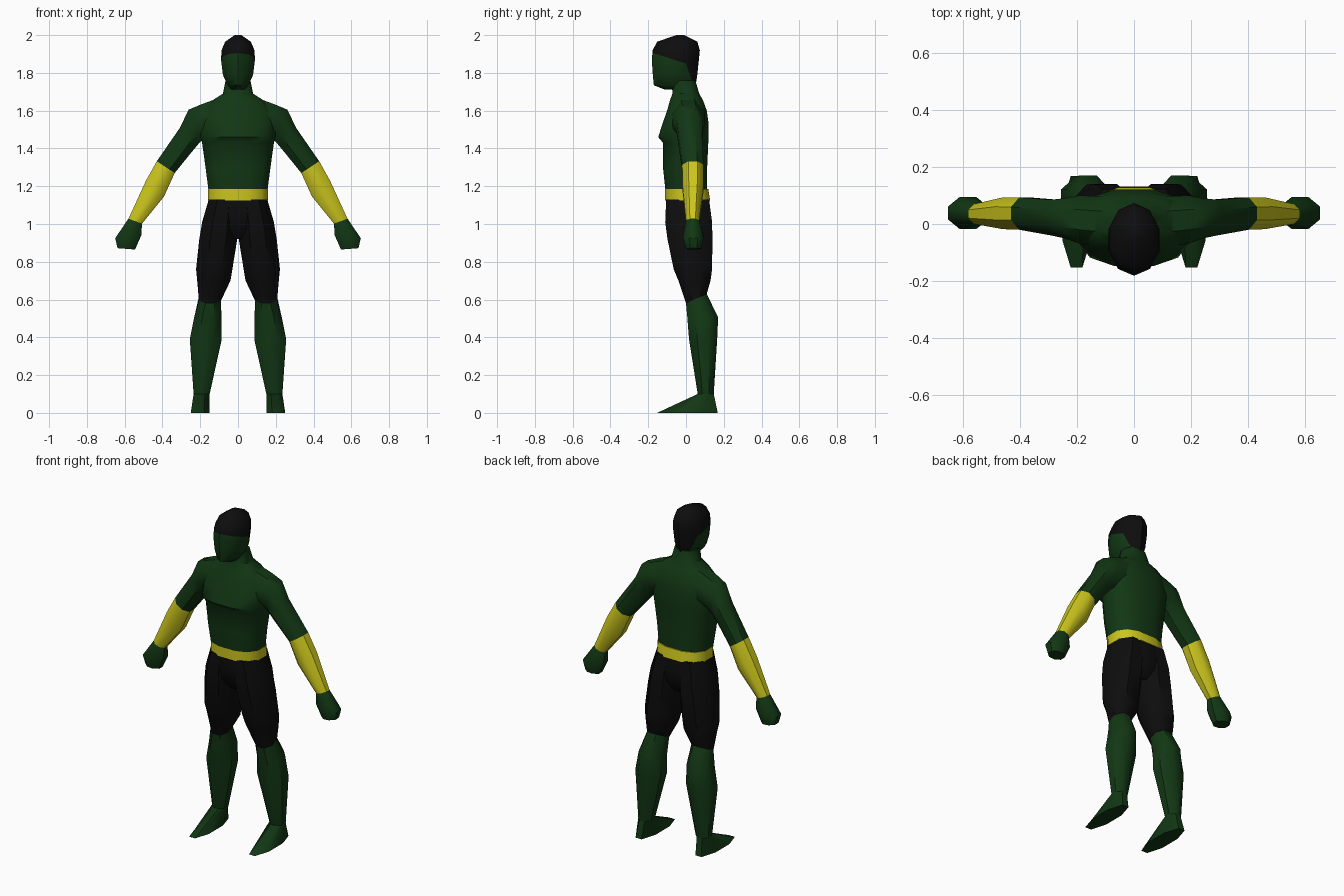
import bpy, bmesh, math
from mathutils import Vector

if "Cube" in bpy.data.objects:
    bpy.data.objects.remove(bpy.data.objects["Cube"])


def material(name, rgb):
    m = bpy.data.materials.new(name)
    m.diffuse_color = (*rgb, 1)
    m.use_nodes = True
    m.node_tree.nodes["Principled BSDF"].inputs["Base Color"].default_value = m.diffuse_color
    return m


GREEN = material("dark green", (0.006, 0.038, 0.007))
BLACK = material("soft black", (0.004, 0.004, 0.0042))
YELLOW = material("yellow", (0.60, 0.56, 0.012))


def finish(bm, name, mats, angle=45):
    bmesh.ops.recalc_face_normals(bm, faces=bm.faces)
    me = bpy.data.meshes.new(name)
    bm.to_mesh(me)
    bm.free()
    for m in mats:
        me.materials.append(m)
    for p in me.polygons:
        p.use_smooth = True
    me.set_sharp_from_angle(angle=math.radians(angle))
    ob = bpy.data.objects.new(name, me)
    bpy.context.collection.objects.link(ob)
    return ob


def loft(rings, n=8, side=1, power=1.0):
    """Skin rings given as (x0, z0, x1, z1, y front, y back, optional tilt)."""
    bm = bmesh.new()
    loops = []
    fit = 1 / math.cos(math.pi / n) ** power
    for x0, z0, x1, z1, y0, y1, *tilt in rings:
        loop = []
        for i in range(n):
            a = (i + 0.5) * 2 * math.pi / n
            c, s = (math.copysign(abs(f) ** power, f) * fit
                    for f in (math.cos(a), math.sin(a)))
            x = (x0 + x1) / 2 + c * (x0 - x1) / 2
            z = (z0 + z1) / 2 + c * (z0 - z1) / 2 + s * (tilt[0] if tilt else 0)
            loop.append(bm.verts.new((x * side, (y0 + y1) / 2 + s * (y1 - y0) / 2, z)))
        loops.append(loop)
    for a, b in zip(loops, loops[1:]):
        for i in range(n):
            j = (i + 1) % n
            bm.faces.new((a[i], a[j], b[j], b[i]))
    bm.faces.new(loops[0])
    bm.faces.new(loops[-1])
    return bm


def level(rows):
    """Centred horizontal rings from (z, half width, y front, y back)."""
    return [(w, z, -w, z, y0, y1) for z, w, y0, y1 in rows]


# Torso with chest shelf, and neck
finish(loft(level([
    (1.17, .155, -.108, .112), (1.30, .172, -.122, .112), (1.43, .19, -.122, .118),
    (1.46, .198, -.147, .12), (1.53, .20, -.125, .12), (1.60, .19, -.10, .11),
    (1.655, .135, -.085, .09), (1.69, .08, -.072, .07), (1.76, .066, -.075, .05)]),
    12, power=.8), "torso", [GREEN])

# Belt
finish(loft(level([(1.125, .158, -.11, .128), (1.185, .158, -.11, .118)]),
            12, power=.8), "belt", [YELLOW])

# Hips joining the two shorts legs
finish(loft(level([(1.135, .153, -.106, .122), (1.05, .17, -.106, .132),
                   (.98, .13, -.09, .125), (.92, .04, -.05, .09)]),
            12, power=.8), "hips", [BLACK])

# Head, cut along the hairline
head = loft(level([
    (1.712, .035, -.11, .03), (1.735, .056, -.165, .046), (1.79, .08, -.17, .054),
    (1.87, .09, -.175, .062), (1.92, .087, -.17, .067), (1.965, .068, -.148, .055),
    (2.0, .018, -.05, -.01)]), 10)
hairline = [((-.175, 1.905), (0, 1.85)), ((0, 1.85), (.045, 1.72))]
for (ya, za), (yb, zb) in hairline:
    bmesh.ops.bisect_plane(head, geom=head.verts[:] + head.edges[:] + head.faces[:],
                           plane_co=(0, ya, za), plane_no=Vector((0, za - zb, yb - ya)))
for f in head.faces:
    c = f.calc_center_median()
    f.material_index = int(any((c.y - ya) * (za - zb) + (c.z - za) * (yb - ya) > 0
                               for (ya, za), (yb, zb) in hairline))
finish(head, "head", [GREEN, BLACK])

# Limbs: shared rings at the joints
elbow = (.43, 1.332, .335, 1.27, -.02, .093)
wrist = (.58, 1.028, .508, 1.002, 0, .07)
knee = (.207, .605, .09, .605, 0, .11, .025)
LIMBS = {
    "upper_arm": (GREEN, [
        (.10, 1.668, .10, 1.47, -.08, .095), (.19, 1.635, .18, 1.45, -.07, .10),
        (.262, 1.605, .20, 1.435, -.05, .09), (.307, 1.51, .25, 1.375, -.04, .085),
        elbow]),
    "forearm": (YELLOW, [
        elbow, (.487, 1.23, .392, 1.145, -.018, .093), wrist]),
    "hand": (GREEN, [
        wrist, (.65, .925, .512, .94, -.018, .095), (.638, .872, .545, .865, 0, .08)]),
    "shorts_leg": (BLACK, [
        (.155, 1.13, 0, 1.13, -.105, .122), (.19, 1.01, 0, 1.01, -.11, .138),
        (.205, .92, .004, .92, -.098, .14), (.222, .76, .03, .76, -.065, .138),
        (.216, .70, .04, .70, -.04, .13), knee]),
    "shin": (GREEN, [
        knee, (.232, .505, .088, .505, .007, .17), (.255, .39, .086, .39, .016, .165),
        (.235, .10, .15, .10, .062, .147)]),
    "foot": (GREEN, [
        (.235, .10, .15, .10, .062, .147), (.25, 0, .152, 0, -.153, .168)]),
}
for side, label in ((1, "left"), (-1, "right")):
    for part, (mat, rings) in LIMBS.items():
        finish(loft(rings, 8, side), f"{label}_{part}", [mat])
